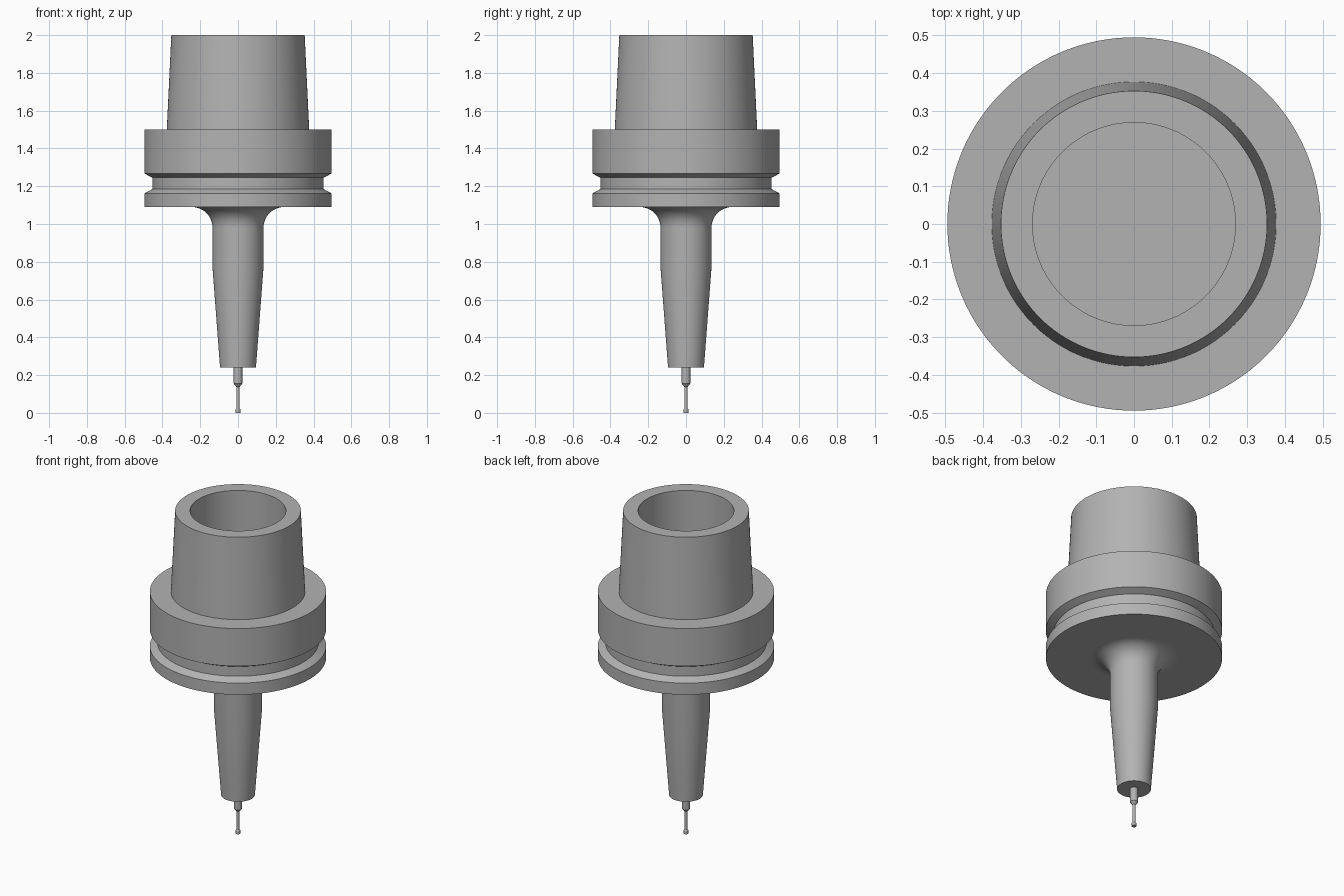
import bpy, bmesh, math

cube = bpy.data.objects.get("Cube")
if cube:
    bpy.data.objects.remove(cube, do_unlink=True)

steel = bpy.data.materials.new("steel grey")
steel.use_nodes = True
GREY = (0.45, 0.45, 0.45, 1)
steel.diffuse_color = GREY
steel.node_tree.nodes["Principled BSDF"].inputs["Base Color"].default_value = GREY


def lathe(name, profile, segments=128):
    """Spin a (radius, z) profile, listed from bottom to top along the outside."""
    bm = bmesh.new()
    rings = []
    for r, z in profile:
        if r == 0:
            rings.append([bm.verts.new((0, 0, z))] * segments)
        else:
            rings.append([bm.verts.new((r * math.cos(2 * math.pi * i / segments),
                                        r * math.sin(2 * math.pi * i / segments), z))
                          for i in range(segments)])
    for low, high in zip(rings, rings[1:]):
        for i in range(segments):
            j = (i + 1) % segments
            corners = dict.fromkeys((low[i], low[j], high[j], high[i]))
            bm.faces.new(list(corners))
    mesh = bpy.data.meshes.new(name)
    bm.to_mesh(mesh)
    bm.free()
    mesh.materials.append(steel)
    obj = bpy.data.objects.new(name, mesh)
    bpy.context.collection.objects.link(obj)
    bpy.ops.object.select_all(action='DESELECT')
    obj.select_set(True)
    bpy.context.view_layer.objects.active = obj
    bpy.ops.object.shade_smooth_by_angle(angle=math.radians(25))
    return obj


# Hollow tapered shank with a blind bore
lathe("taper_shank", [(0.377, 1.5), (0.353, 2), (0.269, 2), (0.269, 1.5), (0, 1.5)])

# Flange with a gripper groove
lathe("flange", [(0.245, 1.09), (0.495, 1.09), (0.495, 1.162), (0.453, 1.185),
                 (0.453, 1.245), (0.495, 1.267), (0.495, 1.5), (0.377, 1.5)])

# Tapered nose with a rounded fillet running into the flange
FILLET = 0.11
fillet = [(0.245 - FILLET * math.cos(a), 0.98 + FILLET * math.sin(a))
          for a in (math.pi / 2 * i / 12 for i in range(13))]
lathe("nose", [(0, 0.24), (0.095, 0.24), (0.135, 0.77)] + fillet)

# Small cutting tool: tip, neck and stepped shank
lathe("cutter", [(0, 0), (0.013, 0), (0.013, 0.018), (0.009, 0.024), (0.009, 0.138),
                 (0.023, 0.155), (0.023, 0.24)], 48)
